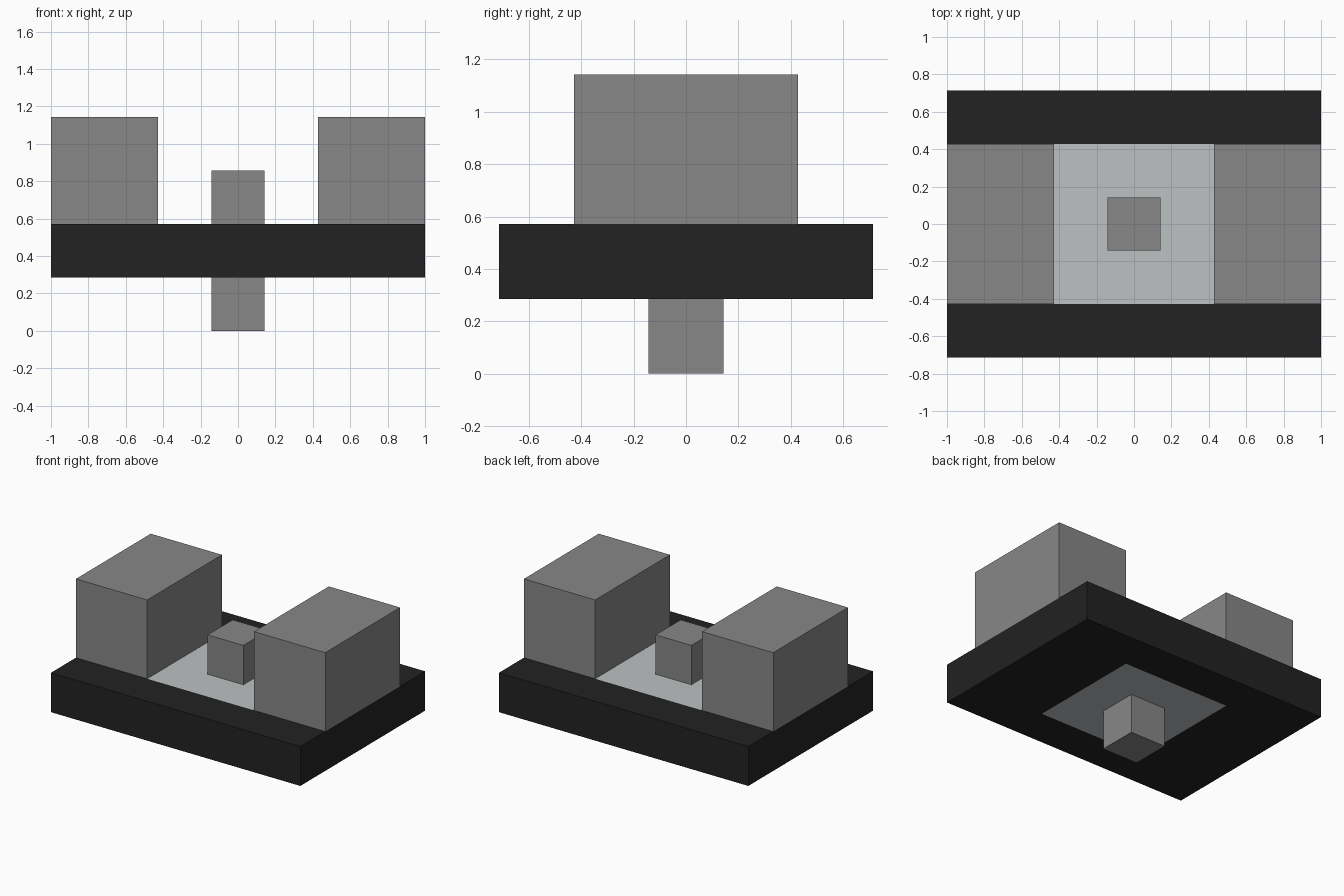
import bpy
import bmesh

U = 2 / 14  # building unit: the base is 14 units long

default = bpy.data.objects.get("Cube")
if default:
    bpy.data.objects.remove(default, do_unlink=True)


def make_material(name, rgb):
    mat = bpy.data.materials.new(name)
    mat.use_nodes = True
    colour = (*rgb, 1)
    mat.diffuse_color = colour
    mat.node_tree.nodes["Principled BSDF"].inputs["Base Color"].default_value = colour
    return mat


black = make_material("black", (0.016, 0.016, 0.016))
grey = make_material("mid grey", (0.242, 0.242, 0.242))
pale = make_material("pale grey", (0.503, 0.533, 0.539))


def finish(name, bm, mat):
    bmesh.ops.recalc_face_normals(bm, faces=bm.faces)
    mesh = bpy.data.meshes.new(name)
    bm.to_mesh(mesh)
    bm.free()
    mesh.materials.append(mat)
    obj = bpy.data.objects.new(name, mesh)
    bpy.context.collection.objects.link(obj)
    return obj


def box(name, mat, x, y, z):
    """Box from (low, high) ranges in building units."""
    bm = bmesh.new()
    bmesh.ops.create_cube(bm, size=1)
    for v in bm.verts:
        v.co = [U * (r[0] if c < 0 else r[1]) for c, r in zip(v.co, (x, y, z))]
    return finish(name, bm, mat)


def frame(name, mat, outer, inner, z):
    """Rectangular ring with a square cross-section, from half sizes."""
    bm = bmesh.new()
    corners = ((-1, -1), (1, -1), (1, 1), (-1, 1))
    section = ((outer, z[0]), (outer, z[1]), (inner, z[1]), (inner, z[0]))
    loops = [[bm.verts.new((sx * hx * U, sy * hy * U, h * U)) for sx, sy in corners]
             for (hx, hy), h in section]
    for i, a in enumerate(loops):
        b = loops[(i + 1) % 4]
        for k in range(4):
            n = (k + 1) % 4
            bm.faces.new((a[k], a[n], b[n], b[k]))
    return finish(name, bm, mat)


# Dark base with a square opening, filled flush by a pale panel
frame("base_frame", black, (7, 5), (3, 3), (2, 4))
box("centre_panel", pale, (-3, 3), (-3, 3), (2, 4))

# Large blocks at both ends
box("left_block", grey, (3, 7), (-3, 3), (4, 8))
box("right_block", grey, (-7, -3), (-3, 3), (4, 8))

# Post passing through the panel
box("centre_post", grey, (-1, 1), (-1, 1), (0, 6))
